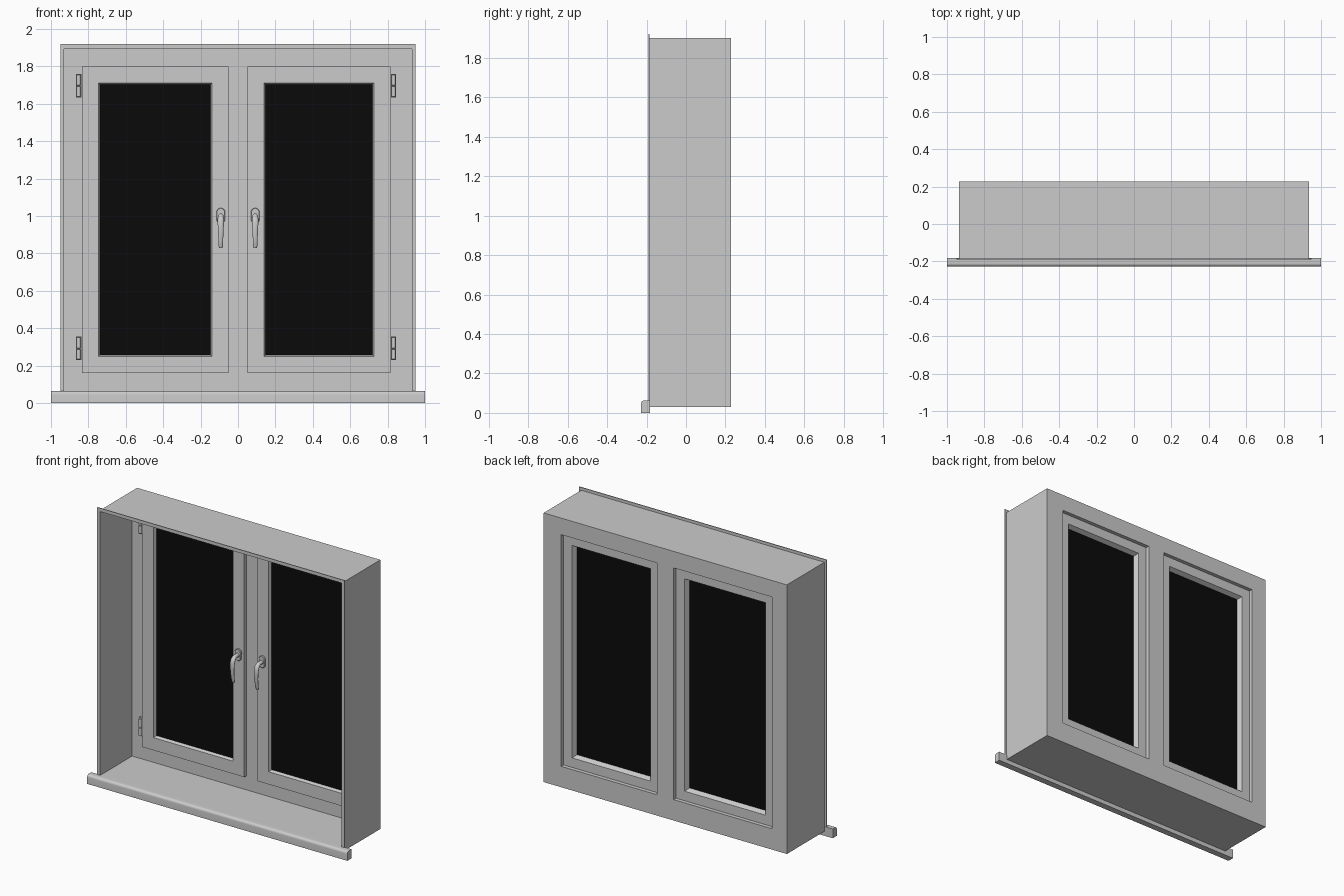
import bpy, bmesh, math
from mathutils import Vector

if "Cube" in bpy.data.objects:
    bpy.data.objects.remove(bpy.data.objects["Cube"])


def finish(name, bm, smooth=False, mat=None):
    bmesh.ops.recalc_face_normals(bm, faces=bm.faces)
    me = bpy.data.meshes.new(name)
    bm.to_mesh(me)
    bm.free()
    ob = bpy.data.objects.new(name, me)
    bpy.context.collection.objects.link(ob)
    if mat:
        me.materials.append(mat)
    if smooth:
        bpy.ops.object.select_all(action='DESELECT')
        ob.select_set(True)
        bpy.context.view_layer.objects.active = ob
        bpy.ops.object.shade_smooth_by_angle(angle=math.radians(35))
    return ob


def loft(bm, loops, closed=False):
    """Skin vertex loops; closed joins last to first, otherwise ends are capped."""
    rows = [[bm.verts.new(p) for p in lp] for lp in loops]
    n = len(rows[0])
    for i in range(len(rows) if closed else len(rows) - 1):
        a, b = rows[i], rows[(i + 1) % len(rows)]
        for j in range(n):
            k = (j + 1) % n
            bm.faces.new((a[j], a[k], b[k], b[j]))
    if not closed:
        bm.faces.new(rows[0])
        bm.faces.new(rows[-1])


def ring(name, x0, x1, z0, z1, profile):
    """Mitred rectangular frame from a closed (inset, y) profile."""
    bm = bmesh.new()
    loft(bm, [[(x0 + d, y, z0 + d), (x1 - d, y, z0 + d),
               (x1 - d, y, z1 - d), (x0 + d, y, z1 - d)] for d, y in profile], True)
    return finish(name, bm)


def box(name, x0, x1, y0, y1, z0, z1, mat=None):
    bm = bmesh.new()
    loft(bm, [[(x0, y0, z), (x1, y0, z), (x1, y1, z), (x0, y1, z)] for z in (z0, z1)])
    return finish(name, bm, mat=mat)


BACK, FRONT = 0.228, -0.185
FRAME_Y, SASH_Y = 0.165, 0.14
black = bpy.data.materials.new("dark_glass")
black.diffuse_color = (0.003, 0.003, 0.003, 1)
black.use_nodes = True
black.node_tree.nodes["Principled BSDF"].inputs["Base Color"].default_value = black.diffuse_color

# Deep reveal lining, its bottom board and the thin front trim
ring("reveal_lining", -0.935, 0.935, 0.03, 1.90,
     [(0, FRONT), (0.006, FRONT), (0.006, BACK), (0, BACK)])
box("bottom_board", -0.93, 0.93, FRONT, BACK, 0.032, 0.062)
ring("front_trim", -0.95, 0.95, 0.031, 1.92,
     [(0, -0.19), (0.021, -0.19), (0.021, FRONT + 0.001), (0, FRONT + 0.001)])

# Sill nosing with rounded front top edge
prof = [(-0.183, 0), (-0.228, 0)]
for i in range(7):
    a = math.radians(180 - 15 * i)
    prof.append((-0.21 + 0.018 * math.cos(a), 0.046 + 0.018 * math.sin(a)))
prof.append((-0.183, 0.064))
bm = bmesh.new()
loft(bm, [[(x, y, z) for y, z in prof] for x in (-1, 1)])
finish("sill_nosing", bm, smooth=True)

# Fixed window frame: border is wider at the bottom, so made of rails and stiles
box("frame_bottom_rail", -0.93, 0.93, FRAME_Y, BACK, 0.061, 0.175)
box("frame_top_rail", -0.93, 0.93, FRAME_Y, BACK, 1.785, 1.895)
for nm, x0, x1 in (("frame_left_stile", -0.93, -0.82),
                   ("frame_right_stile", 0.80, 0.93),
                   ("frame_mullion", -0.065, 0.065)):
    box(nm, x0, x1, FRAME_Y, BACK, 0.175, 1.785)

# Sashes with overlap lip, bevelled glazing beads and glass
sash = [(0, SASH_Y), (0.088, SASH_Y), (0.096, 0.160), (0.096, 0.172),
        (0.082, 0.203), (0.016, 0.203), (0.016, FRAME_Y), (0, FRAME_Y)]
for side, x0, x1 in (("left", -0.835, -0.05), ("right", 0.05, 0.815)):
    ring(side + "_sash", x0, x1, 0.16, 1.80, sash)
    box(side + "_glass", x0 + 0.09, x1 - 0.09, 0.162, 0.170, 0.25, 1.71, black)


# Handles: rounded base plate and curved tapering lever
def handle(name, cx):
    bm = bmesh.new()
    outline = []
    for i in range(24):
        a = 2 * math.pi * i / 24
        s = 0.018 if math.sin(a) >= 0 else -0.018
        outline.append((math.cos(a), math.sin(a), s))
    loft(bm, [[(cx + r * c, y, 1.002 + s + r * sn) for c, sn, s in outline]
              for r, y in ((0.023, SASH_Y), (0.023, 0.131), (0.020, 0.128))])
    finish(name + "_plate", bm, smooth=True)

    # (y, z, half width, half thickness)
    path = [(0.135, 1.002, 0.013, 0.013), (0.105, 1.002, 0.013, 0.013),
            (0.092, 1.000, 0.0145, 0.013), (0.081, 0.993, 0.016, 0.012),
            (0.074, 0.981, 0.017, 0.011), (0.070, 0.965, 0.017, 0.010),
            (0.068, 0.940, 0.0155, 0.009), (0.069, 0.905, 0.014, 0.008),
            (0.073, 0.870, 0.0125, 0.0075), (0.079, 0.838, 0.0115, 0.007),
            (0.081, 0.830, 0.009, 0.005)]
    loops = []
    for i, (y, z, w, t) in enumerate(path):
        p, q = path[max(i - 1, 0)], path[min(i + 1, len(path) - 1)]
        tan = Vector((0, q[0] - p[0], q[1] - p[1])).normalized()
        nrm = Vector((0, -tan.z, tan.y))
        loops.append([Vector((cx, y, z)) + Vector((w * math.cos(a), 0, 0)) + nrm * t * math.sin(a)
                      for a in (2 * math.pi * k / 16 for k in range(16))])
    bm = bmesh.new()
    loft(bm, loops)
    finish(name + "_lever", bm, smooth=True)


handle("left_handle", -0.092)
handle("right_handle", 0.092)


# Hinges: leaf on the frame, two barrel knuckles
def barrel(name, cx, z0, z1, r):
    bm = bmesh.new()
    loft(bm, [[(cx + s * math.cos(a), 0.145 + s * math.sin(a), z)
               for a in (2 * math.pi * k / 20 for k in range(20))]
              for s, z in ((r * .8, z0), (r, z0 + .003), (r, z1 - .003), (r * .8, z1))])
    finish(name, bm, smooth=True)


for side, cx in (("left", -0.852), ("right", 0.832)):
    for level, z in (("lower", 0.23), ("upper", 1.635)):
        nm = f"{side}_{level}_hinge"
        box(nm + "_leaf", cx - 0.014, cx + 0.014, 0.150, FRAME_Y, z, z + 0.125)
        barrel(nm + "_bottom_knuckle", cx, z + 0.002, z + 0.06, 0.011)
        barrel(nm + "_top_knuckle", cx, z + 0.062, z + 0.123, 0.011)
